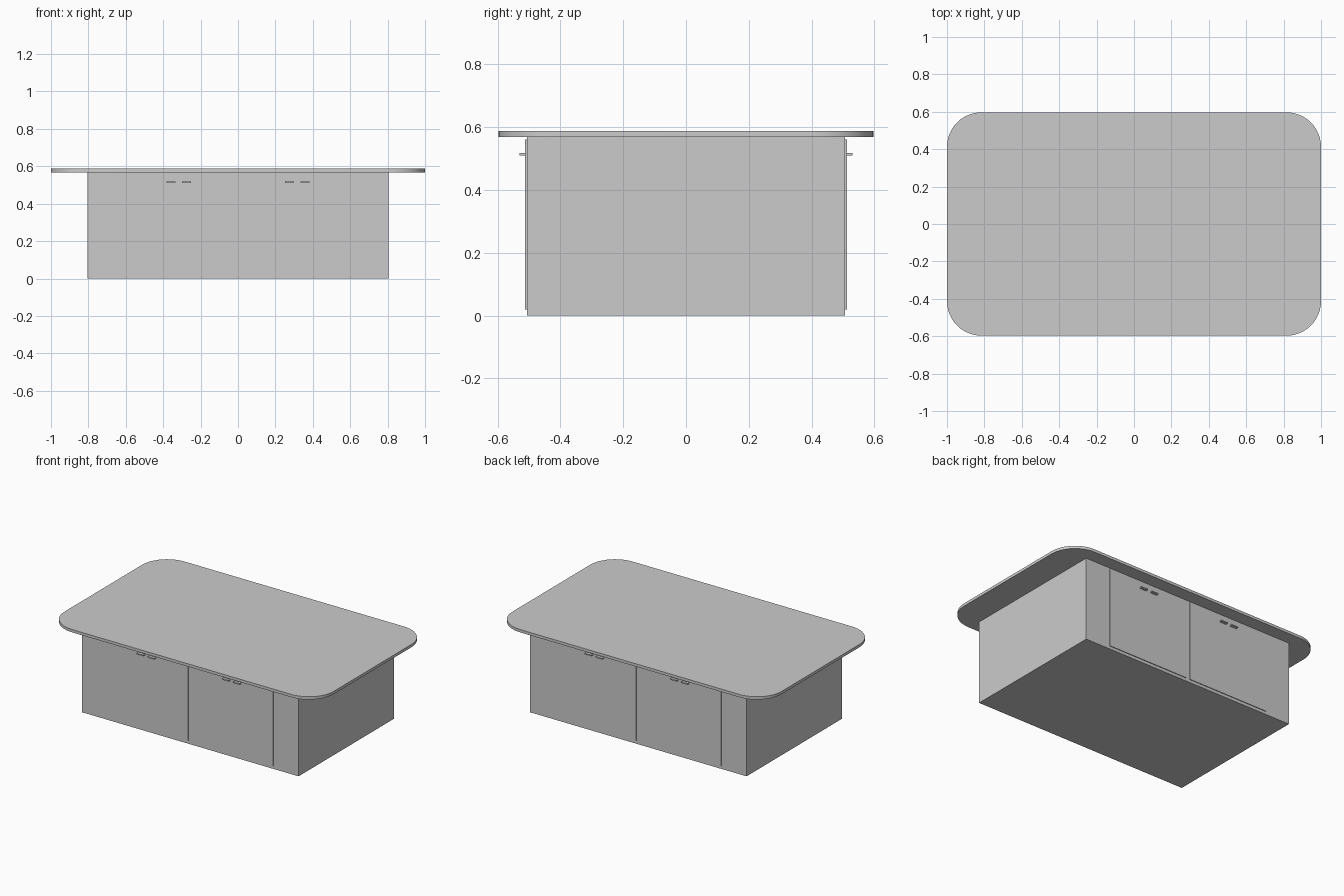
import bpy, bmesh, math

if "Cube" in bpy.data.objects:
    bpy.data.objects.remove(bpy.data.objects["Cube"])


def box(name, x0, x1, y0, y1, z0, z1):
    bm = bmesh.new()
    bmesh.ops.create_cube(bm, size=1)
    for v in bm.verts:
        v.co = ((x0 + x1) / 2 + v.co.x * (x1 - x0),
                (y0 + y1) / 2 + v.co.y * (y1 - y0),
                (z0 + z1) / 2 + v.co.z * (z1 - z0))
    me = bpy.data.meshes.new(name)
    bm.to_mesh(me)
    bm.free()
    ob = bpy.data.objects.new(name, me)
    bpy.context.collection.objects.link(ob)
    return ob


def rounded_slab(name, hx, hy, r, z0, z1, steps=12):
    # outline of four quarter arcs, extruded upward
    bm = bmesh.new()
    verts = []
    for i, (sx, sy) in enumerate([(1, 1), (-1, 1), (-1, -1), (1, -1)]):
        for k in range(steps + 1):
            a = math.pi / 2 * (i + k / steps)
            verts.append(bm.verts.new((sx * (hx - r) + r * math.cos(a),
                                       sy * (hy - r) + r * math.sin(a), z0)))
    face = bm.faces.new(verts)
    ext = bmesh.ops.extrude_face_region(bm, geom=[face], use_keep_orig=True)
    for v in ext["geom"]:
        if isinstance(v, bmesh.types.BMVert):
            v.co.z = z1
    bmesh.ops.recalc_face_normals(bm, faces=bm.faces)
    me = bpy.data.meshes.new(name)
    bm.to_mesh(me)
    bm.free()
    ob = bpy.data.objects.new(name, me)
    bpy.context.collection.objects.link(ob)
    return ob


# table top with rounded corners
top = rounded_slab("table_top", 1.0, 0.597, 0.185, 0.568, 0.587)
bpy.context.view_layer.objects.active = top
top.select_set(True)
bpy.ops.object.shade_smooth_by_angle(angle=math.radians(30))

# cabinet body
box("cabinet_body", -0.805, 0.805, -0.507, 0.507, 0.0, 0.568)

# door pairs and pulls on the front and back
SEAM = 0.317
for side, sy in (("front", -1), ("back", 1)):
    for half, sx in (("left", -1), ("right", 1)):
        for leaf, a, b, h0, h1 in (("inner", 0.0145, SEAM, 0.252, 0.300),
                                   ("outer", SEAM, 0.620, 0.334, 0.382)):
            xs = sorted((sx * a, sx * b))
            ys = sorted((sy * 0.500, sy * 0.512))
            box(f"{side}_{half}_{leaf}_door", *xs, *ys, 0.02, 0.56)
            hs = sorted((sx * h0, sx * h1))
            hy = sorted((sy * 0.510, sy * 0.530))
            box(f"{side}_{half}_{leaf}_handle", *hs, *hy, 0.510, 0.518)
